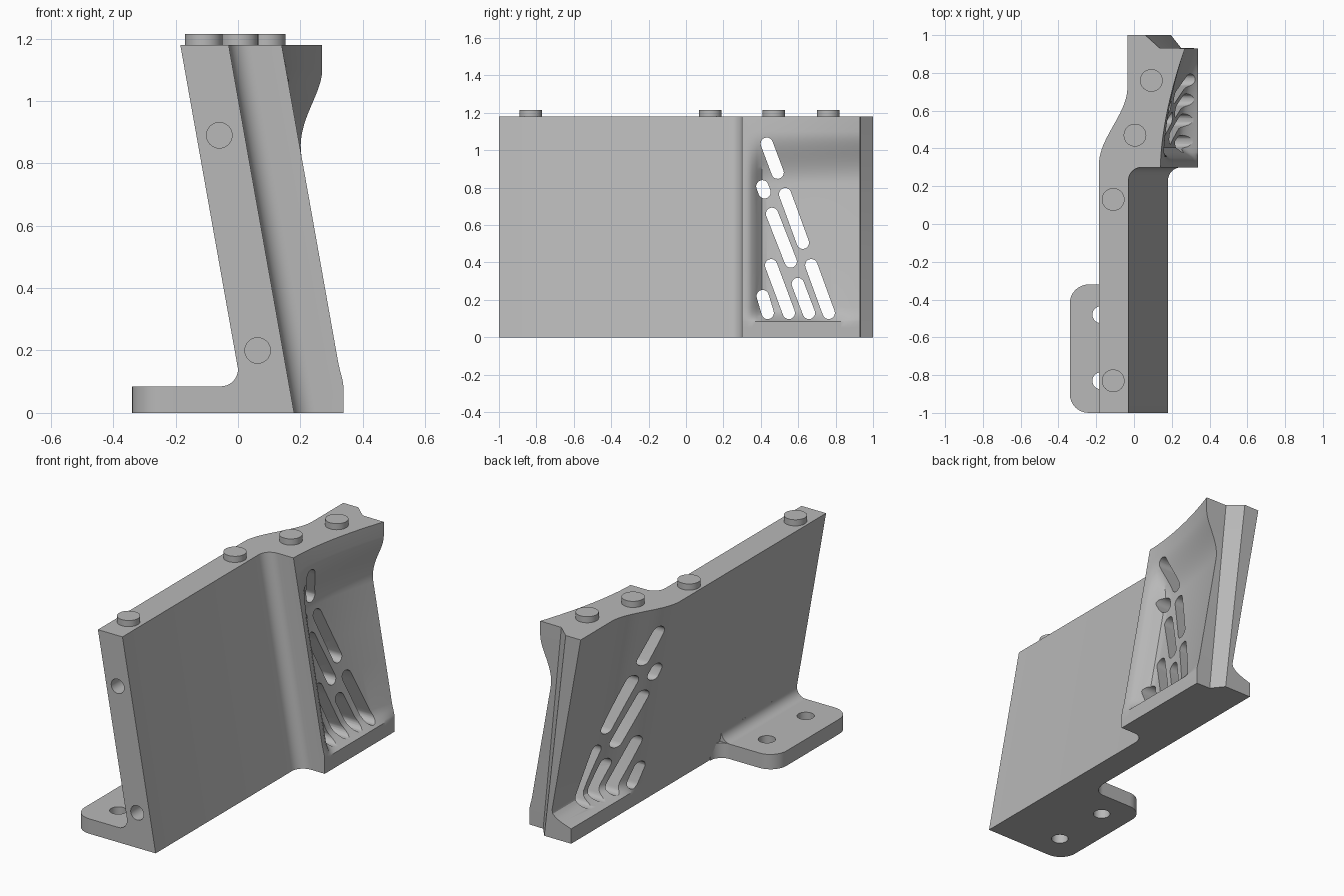
import bpy, bmesh, math
from mathutils import Vector

cube = bpy.data.objects.get("Cube")
if cube:
    bpy.data.objects.remove(cube, do_unlink=True)

grey = bpy.data.materials.new("plain_grey")
grey.use_nodes = True
grey.diffuse_color = (0.48, 0.48, 0.48, 1)
grey.node_tree.nodes["Principled BSDF"].inputs["Base Color"].default_value = (0.48, 0.48, 0.48, 1)

H, SLANT = 1.18, 0.178


def loft(name, rings):
    """Skin a stack of equal-length rings and cap both ends."""
    bm = bmesh.new()
    loops = [[bm.verts.new(p) for p in ring] for ring in rings]
    n = len(loops[0])
    for a, b in zip(loops, loops[1:]):
        for i in range(n):
            j = (i + 1) % n
            bm.faces.new((a[i], a[j], b[j], b[i]))
    bm.faces.new(loops[0][::-1])
    bm.faces.new(loops[-1])
    bmesh.ops.recalc_face_normals(bm, faces=bm.faces)
    mesh = bpy.data.meshes.new(name)
    bm.to_mesh(mesh)
    bm.free()
    mesh.materials.append(grey)
    ob = bpy.data.objects.new(name, mesh)
    bpy.context.collection.objects.link(ob)
    return ob


def prism(name, pts, axis, lo, hi):
    """Extrude a 2D outline along x, y or z."""
    def place(p, d):
        return {"x": (d, p[0], p[1]), "y": (p[0], d, p[1]), "z": (p[0], p[1], d)}[axis]
    return loft(name, [[place(p, d) for p in pts] for d in (lo, hi)])


def arc(cx, cy, r, a0, a1, n=8):
    return [(cx + r * math.cos(math.radians(a0 + (a1 - a0) * i / n)),
             cy + r * math.sin(math.radians(a0 + (a1 - a0) * i / n))) for i in range(n + 1)]


def circle(cx, cy, r, n=32):
    return arc(cx, cy, r, 0, 360, n)[:-1]


def activate(ob):
    bpy.ops.object.select_all(action="DESELECT")
    ob.select_set(True)
    bpy.context.view_layer.objects.active = ob


def cut(ob, cutters):
    for c in cutters:
        c.hide_render = True
        m = ob.modifiers.new("cut", "BOOLEAN")
        m.operation, m.solver, m.object = "DIFFERENCE", "EXACT", c
        activate(ob)
        bpy.ops.object.modifier_apply(modifier=m.name)
        bpy.data.objects.remove(c, do_unlink=True)


def smooth(ob, angle=32):
    activate(ob)
    bpy.ops.object.shade_smooth_by_angle(angle=math.radians(angle))


def ease(t):
    t = min(1, max(0, t))
    return t * t * (3 - 2 * t)


def recess_wall(y):
    """Inner face of the thin wall: a quick dip, then a slow rise."""
    dip = 0.09 * ease((y - 0.33) / 0.09)
    return 0.14 - dip + 0.09 * max(0, (y - 0.42) / 0.51) ** 1.7


def section(z):
    """Horizontal outline of the leaning wall at height z."""
    lean = SLANT * (H - z)
    down = 1 - z / H
    foot = min(1, max(0, (0.16 - z) / 0.075)) ** 2
    lip = ease((z - 0.82) / 0.28)
    ring = []
    # front block and the rounded inside corner
    right = [(-0.185, -1), (-0.03, -1)] + arc(0.04, 0.23, 0.07, 180, 90)
    ring += [(min(x + lean, 0.338), y, z) for x, y in right]
    # recessed side between the top lip and the foot
    for i in range(25):
        y = 0.3 + 0.63 * i / 24
        t = i / 24
        x = recess_wall(y) + lean
        x += lip * (0.14 + 0.13 * t ** 1.7 + lean * (1 - t) - x)
        x += foot * (0.338 - x)
        ring.append((min(x, 0.338), y, z))
    # tapered end tongue
    ring += [(0.135 + 0.115 * down, 0.932, z), (0.06 + 0.135 * down, 1, z)]
    # curved outer side, straight at the foot
    for i in range(23):
        y = 1 if i == 0 else 0.72 - 0.4 * (i - 1) / 21
        x = -0.185 + 0.15 * ease((y - 0.32) / 0.4) + lean
        x += foot * (min(x, 0.025) - x)
        ring.append((x, y, z))
    return ring


# Leaning wall with recess, lip and foot
levels = [0, 0.05, 0.085, 0.095, 0.105, 0.115, 0.125, 0.14, 0.16, 0.4, 0.6]
levels += [0.82 + 0.28 * i / 14 for i in range(15)] + [H]
wall = loft("leaning_wall", [section(z) for z in levels])

# Slanted slots through the thin wall: start and end of each centre line
slots = [(0.432, 1.035, 0.49, 0.88), (0.408, 0.807, 0.42, 0.775),
         (0.53, 0.765, 0.625, 0.505), (0.46, 0.66, 0.56, 0.405),
         (0.455, 0.385, 0.55, 0.13), (0.41, 0.22, 0.437, 0.13),
         (0.598, 0.285, 0.657, 0.13), (0.67, 0.385, 0.763, 0.13)]
cutters = []
for y0, z0, y1, z1 in slots:
    a = math.degrees(math.atan2(z1 - z0, y1 - y0))
    outline = arc(y0, z0, 0.033, a + 90, a + 270, 10) + arc(y1, z1, 0.033, a - 90, a + 90, 10)
    cutters.append(prism("slot_cutter", outline, "x", -0.6, 0.7))

# Blind holes in the front face
for x, z in ((-0.06, 0.89), (0.063, 0.2)):
    cutters.append(prism("hole_cutter", circle(x, z, 0.041), "y", -1.1, -0.88))
cut(wall, cutters)
smooth(wall)

# Mounting flange with two bolt holes
outline = [(0.03, -1)] + arc(-0.24, -0.9, 0.1, 270, 180) + arc(-0.24, -0.42, 0.1, 180, 90)
outline += arc(-0.05, -0.25, 0.07, 270, 360) + [(0.03, -0.25)]
flange = prism("mounting_flange", outline, "z", 0, 0.085)
cut(flange, [prism("bolt_cutter", circle(-0.175, y, 0.045), "z", -0.1, 0.2)
             for y in (-0.48, -0.83)])
smooth(flange)

# Fillet between flange and wall
fillet = prism("flange_fillet", [(0.02, 0.08)] + arc(-0.055, 0.14, 0.055, 270, 360) + [(0.02, 0.14)],
               "y", -1, -0.32)
smooth(fillet)

# Locating pegs on the top face
for i, (x, y) in enumerate(((-0.11, -0.83), (-0.11, 0.13), (0.005, 0.47), (0.092, 0.76))):
    smooth(prism("top_peg_%d" % (i + 1), circle(x, y, 0.06), "z", H - 0.02, 1.215))
